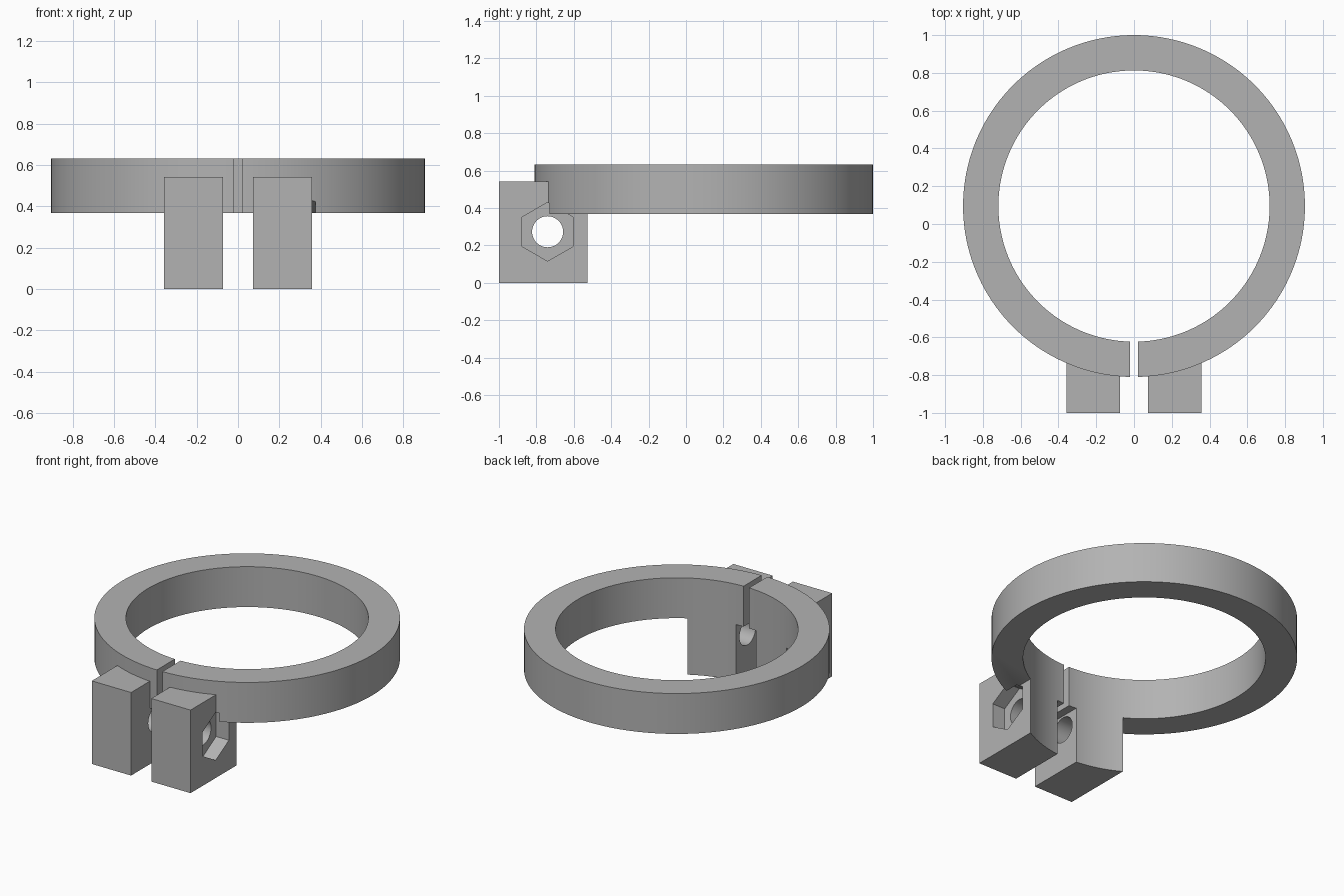
import bpy
import math
from mathutils import Matrix

old = bpy.data.objects.get("Cube")
if old:
    bpy.data.objects.remove(old, do_unlink=True)

CENTRE_Y = 0.095          # ring axis
BOLT_Y, BOLT_Z = -0.74, 0.273
SEGMENTS = 160


def cylinder(name, radius, depth, location, sides, rotation=(0, 0, 0)):
    bpy.ops.mesh.primitive_cylinder_add(vertices=sides, radius=radius, depth=depth,
                                        location=location, rotation=rotation)
    obj = bpy.context.object
    obj.name = name
    return obj


def box(name, low, high):
    bpy.ops.mesh.primitive_cube_add(size=1)
    obj = bpy.context.object
    obj.name = name
    middle = [(a + b) / 2 for a, b in zip(low, high)]
    size = [b - a for a, b in zip(low, high)]
    obj.data.transform(Matrix.Translation(middle) @ Matrix.Diagonal((*size, 1)))
    return obj


def combine(target, tool, operation):
    """Apply a boolean to the target and discard the tool."""
    tool.hide_render = True
    mod = target.modifiers.new(operation.title(), 'BOOLEAN')
    mod.operation = operation
    mod.solver = 'EXACT'
    mod.object = tool
    bpy.context.view_layer.objects.active = target
    bpy.ops.object.modifier_apply(modifier=mod.name)
    bpy.data.objects.remove(tool, do_unlink=True)


# Ring blank with a lug hanging on each side of the split
clamp = cylinder("clamp_ring", 0.905, 0.264, (0, CENTRE_Y, 0.5), SEGMENTS)
for side in (-1, 1):
    low_x, high_x = sorted((side * 0.073, side * 0.357))
    lug = box("lug", (low_x, -1, 0), (high_x, -0.4, 0.543))
    combine(clamp, lug, 'UNION')

# Bore through ring and lugs, then the split at the front
combine(clamp, cylinder("bore", 0.718, 2, (0, CENTRE_Y, 0.5), SEGMENTS), 'DIFFERENCE')
combine(clamp, box("split", (-0.02, -1.2, 0.2), (0.02, -0.4, 0.8)), 'DIFFERENCE')

# Bolt hole across both lugs and the hexagonal nut pocket on the left one
across = (0, math.pi / 2, 0)
combine(clamp, cylinder("bolt_hole", 0.083, 1, (0, BOLT_Y, BOLT_Z), 48, across), 'DIFFERENCE')
pocket_in, pocket_out = 0.265, 0.375
nut = cylinder("nut_pocket", 0.157, pocket_out - pocket_in,
               ((pocket_in + pocket_out) / 2, BOLT_Y, BOLT_Z), 6, across)
# Turn the hexagon so that a corner points up
corner = max((nut.matrix_basis @ v.co).z for v in nut.data.vertices) - BOLT_Z
if corner < 0.15:
    nut.data.transform(Matrix.Rotation(math.pi / 6, 4, 'Z'))
combine(clamp, nut, 'DIFFERENCE')

# Plain grey finish
grey = bpy.data.materials.new("plain_grey")
grey.use_nodes = True
colour = (0.45, 0.45, 0.45, 1)
grey.diffuse_color = colour
grey.node_tree.nodes["Principled BSDF"].inputs["Base Color"].default_value = colour
clamp.data.materials.clear()
clamp.data.materials.append(grey)
for face in clamp.data.polygons:
    face.material_index = 0

bpy.ops.object.select_all(action='DESELECT')
clamp.select_set(True)
bpy.context.view_layer.objects.active = clamp
bpy.ops.object.shade_smooth_by_angle(angle=math.radians(30))
